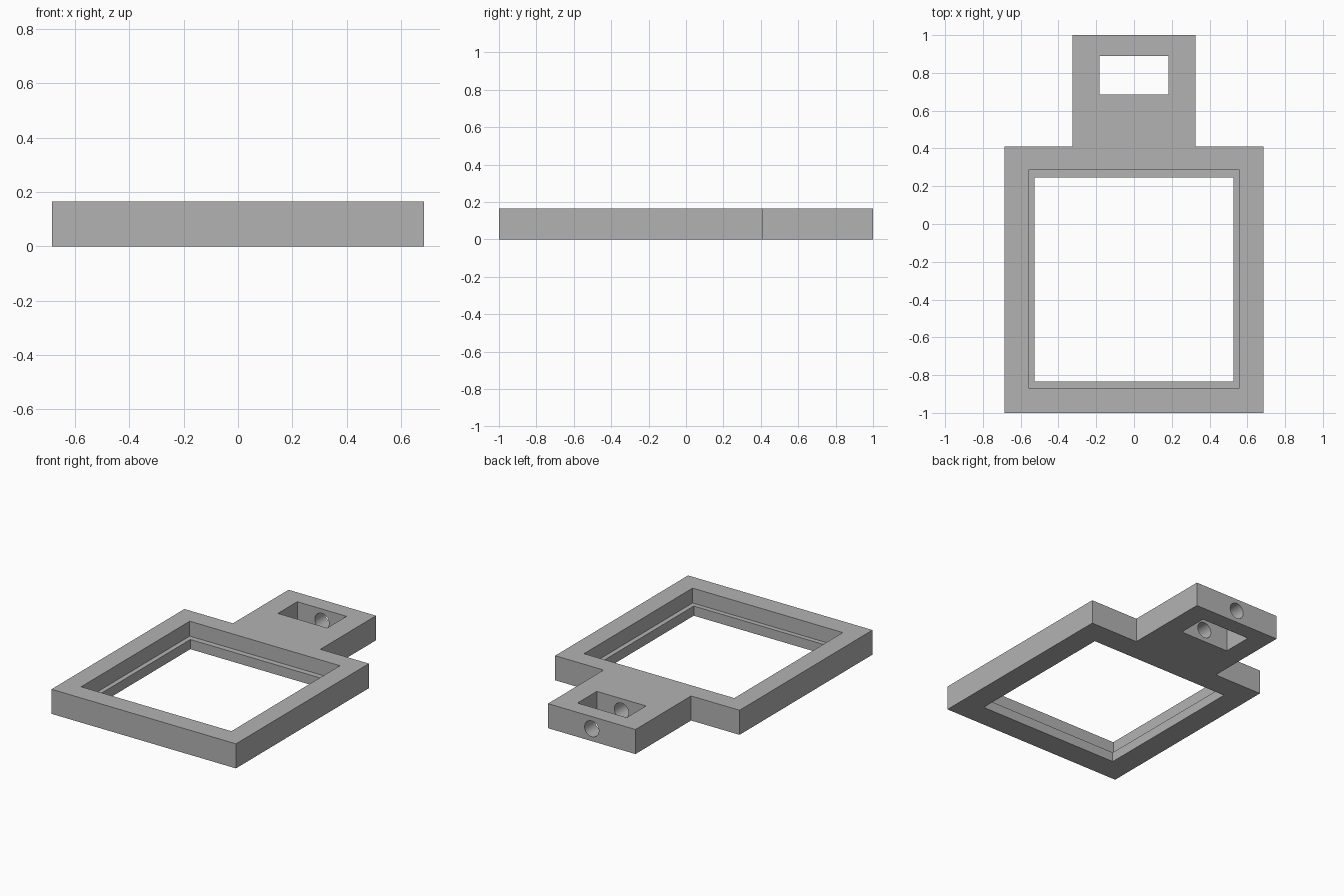
import bpy, bmesh, math

default = bpy.data.objects.get("Cube")
if default:
    bpy.data.objects.remove(default, do_unlink=True)

HEIGHT = 0.165
LEDGE_Z = 0.065

grey = bpy.data.materials.new("plain grey")
grey.use_nodes = True
colour = (0.45, 0.45, 0.45, 1)
grey.diffuse_color = colour
grey.node_tree.nodes["Principled BSDF"].inputs["Base Color"].default_value = colour


def prism(name, outline, z0, z1):
    """Extrude a flat outline from z0 up to z1."""
    bm = bmesh.new()
    face = bm.faces.new([bm.verts.new((x, y, z0)) for x, y in outline])
    top = bmesh.ops.extrude_face_region(bm, geom=[face])["geom"]
    bmesh.ops.translate(bm, vec=(0, 0, z1 - z0),
                        verts=[v for v in top if isinstance(v, bmesh.types.BMVert)])
    bmesh.ops.recalc_face_normals(bm, faces=bm.faces)
    mesh = bpy.data.meshes.new(name)
    bm.to_mesh(mesh)
    bm.free()
    mesh.materials.append(grey)
    obj = bpy.data.objects.new(name, mesh)
    bpy.context.collection.objects.link(obj)
    return obj


def box(name, half_x, y0, y1, z0, z1):
    return prism(name, [(-half_x, y0), (half_x, y0), (half_x, y1), (-half_x, y1)], z0, z1)


# Frame plate with its tab, mirrored about x = 0
half = [(0.685, -1), (0.685, 0.41), (0.325, 0.41), (0.325, 1)]
frame = prism("frame_with_tab", half + [(-x, y) for x, y in reversed(half)], 0, HEIGHT)

# Window with a recessed ledge, and the slot through the tab
cutters = [
    box("window_cutter", 0.527, -0.835, 0.247, -0.1, 0.3),
    box("recess_cutter", 0.558, -0.867, 0.285, LEDGE_Z, 0.3),
    box("slot_cutter", 0.183, 0.685, 0.89, -0.1, 0.3),
]

# Round bore from the tab's end, across the slot and into the plate
bore_end, bore_start = 0.45, 1.1
bpy.ops.mesh.primitive_cylinder_add(
    vertices=48, radius=0.053, depth=bore_start - bore_end,
    location=(0, (bore_start + bore_end) / 2, HEIGHT / 2),
    rotation=(math.pi / 2, 0, 0))
bore = bpy.context.object
bore.name = "bore_cutter"
bore.data.materials.append(grey)
cutters.append(bore)

bpy.ops.object.select_all(action="DESELECT")
bpy.context.view_layer.objects.active = frame
frame.select_set(True)
for cutter in cutters:
    cutter.hide_render = True
    mod = frame.modifiers.new(cutter.name, "BOOLEAN")
    mod.operation = "DIFFERENCE"
    mod.solver = "EXACT"
    mod.object = cutter
    bpy.ops.object.modifier_apply(modifier=mod.name)
    bpy.data.objects.remove(cutter, do_unlink=True)

bpy.ops.object.shade_smooth_by_angle(angle=math.radians(30))
